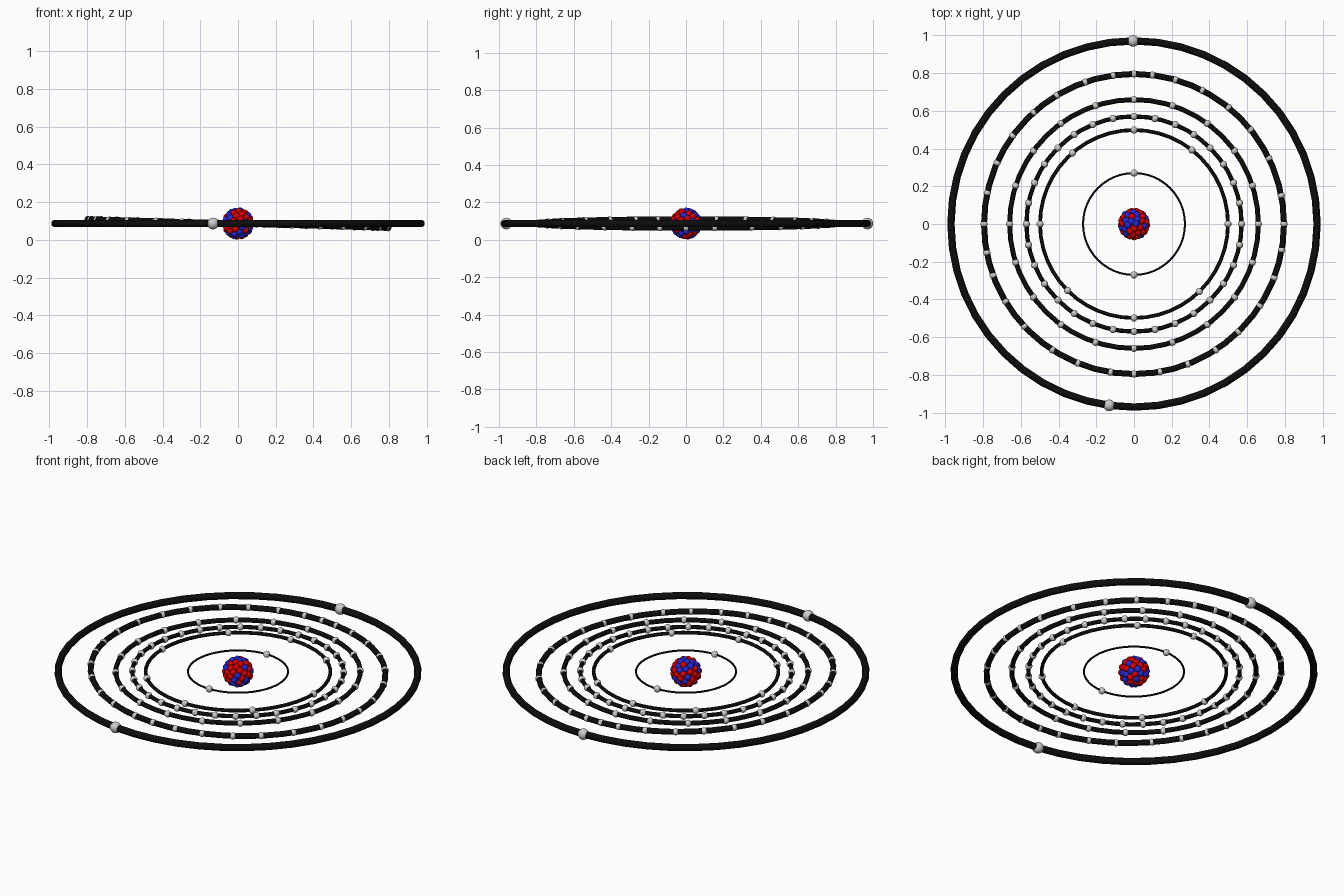
import bpy, bmesh, math, random
from mathutils import Matrix, Vector

if "Cube" in bpy.data.objects:
    bpy.data.objects.remove(bpy.data.objects["Cube"])

random.seed(4)
CZ = 0.087  # height of the atom's middle plane


def material(name, rgb):
    m = bpy.data.materials.new(name)
    m.diffuse_color = (*rgb, 1)
    m.use_nodes = True
    m.node_tree.nodes["Principled BSDF"].inputs["Base Color"].default_value = m.diffuse_color
    return m


BLACK = material("orbit_black", (0.004, 0.004, 0.004))
RED = material("proton_red", (0.7, 0.0, 0.0))
BLUE = material("neutron_blue", (0.02, 0.02, 0.7))


def balls(name, spots, mat=None):
    """One smooth object holding a ball for each (centre, radius)."""
    bm = bmesh.new()
    for p, r in spots:
        bmesh.ops.create_uvsphere(bm, u_segments=20, v_segments=12, radius=r,
                                  matrix=Matrix.Translation(p))
    for f in bm.faces:
        f.smooth = True
    me = bpy.data.meshes.new(name)
    bm.to_mesh(me)
    bm.free()
    ob = bpy.data.objects.new(name, me)
    bpy.context.collection.objects.link(ob)
    ob.location.z = CZ
    if mat:
        me.materials.append(mat)
    return ob


def even(n):
    return [90 + 360 * i / n for i in range(n)]


# Orbits: radius, tilt about y, electron radius, electron angles in degrees
SHELL5 = [90, 83, 74, 63, 51, 39, 26, 11, 0, -10, -21, -33, -46, -57, -69, -80,
          -90, -99, -112, -123, -137, -149, -169, -160, 180, 168, 156, 144, 132,
          121, 109, 98]
SHELLS = [
    (0.270, 0, 0.019, [90, -90]),
    (0.498, 0, 0.019, [90, 52, 0, -46, -90, -135, 180, 131]),
    (0.570, 0, 0.019, even(32)),
    (0.659, 0, 0.019, even(20)),
    (0.795, 1.6, 0.019, SHELL5),
    (0.970, 0, 0.031, [90.3, -97.8]),
]
for i, (rad, tilt, er, angles) in enumerate(SHELLS, 1):
    rot = (0, math.radians(tilt), 0)
    # Orbit ring
    bpy.ops.mesh.primitive_torus_add(major_radius=rad, minor_radius=rad * 0.02,
                                     major_segments=48, minor_segments=12,
                                     location=(0, 0, CZ), rotation=rot)
    ring = bpy.context.object
    ring.name = f"orbit_ring_{i}"
    ring.data.materials.append(BLACK)
    bpy.ops.object.shade_smooth_by_angle()
    # Electrons riding on it
    spots = [(Vector((rad * math.cos(math.radians(a)),
                      rad * math.sin(math.radians(a)), 0)), er) for a in angles]
    balls(f"electrons_{i}", spots).rotation_euler = rot


# Nucleus: packed shells of protons and neutrons
def shell_points(n, radius):
    for k in range(n):
        z = 1 - (2 * k + 1) / n
        s, a = math.sqrt(1 - z * z), k * math.pi * (3 - math.sqrt(5))
        yield Vector((s * math.cos(a), s * math.sin(a), z)) * radius


protons, neutrons = [], []
for n, radius in ((70, 0.068), (24, 0.042)):
    for p in shell_points(n, radius):
        (neutrons if random.random() < 0.36 else protons).append((p, 0.0185))
balls("nucleus_protons", protons, RED)
balls("nucleus_neutrons", neutrons, BLUE)
